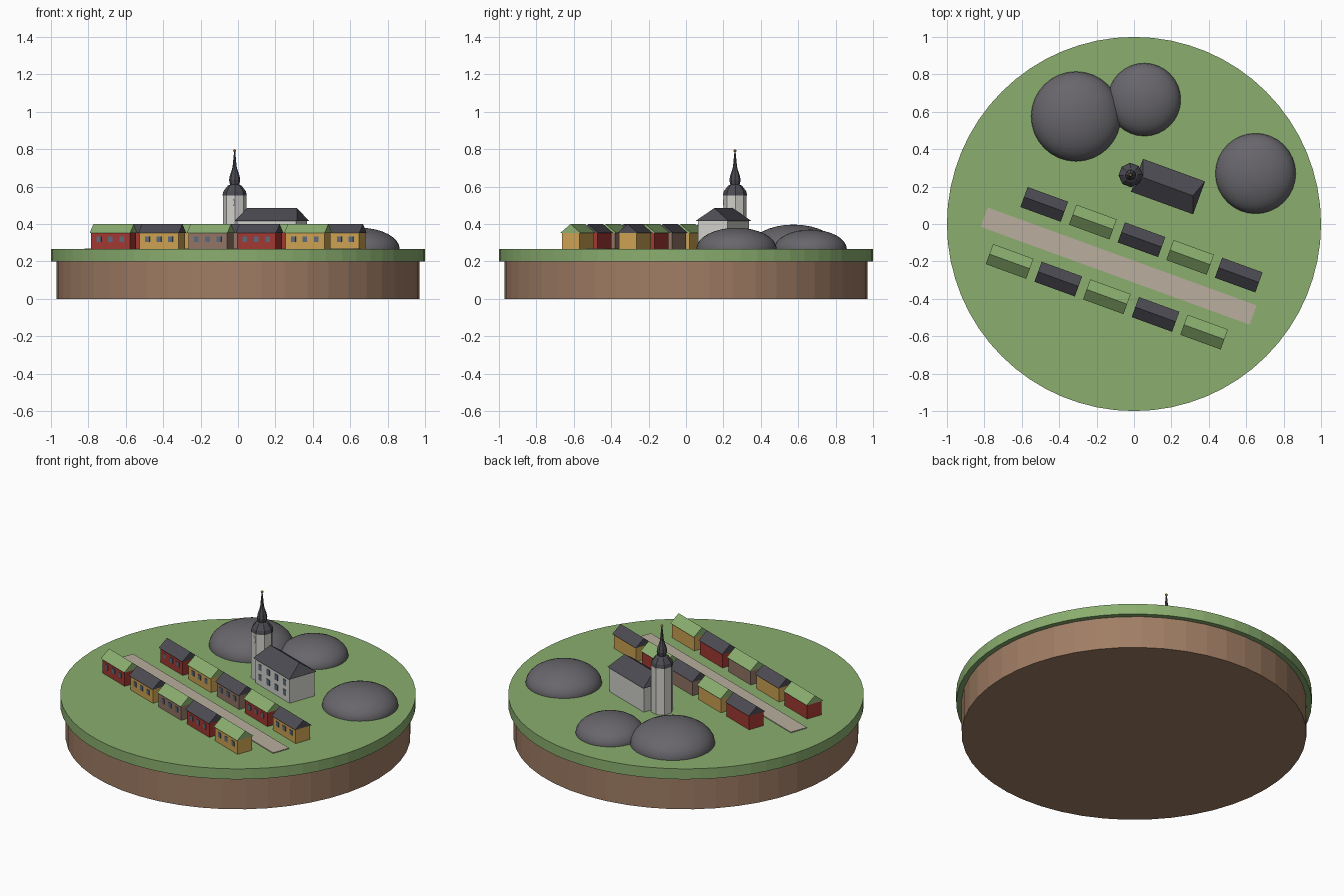
import bpy, bmesh, math
from mathutils import Matrix, Vector

cube = bpy.data.objects.get("Cube")
if cube:
    bpy.data.objects.remove(cube, do_unlink=True)


def material(name, r, g, b):
    lin = [(c / 255 / 12.92 if c < 11 else ((c / 255 + 0.055) / 1.055) ** 2.4) for c in (r, g, b)]
    m = bpy.data.materials.new(name)
    m.use_nodes = True
    m.diffuse_color = (*lin, 1)
    m.node_tree.nodes["Principled BSDF"].inputs["Base Color"].default_value = (*lin, 1)
    return m


GRASS = material("grass green", 138, 174, 111)
EARTH = material("earth brown", 160, 125, 100)
ROCK = material("rock grey", 104, 102, 107)
SLATE = material("slate grey", 76, 75, 82)
RED = material("barn red", 160, 56, 49)
YELLOW = material("ochre yellow", 204, 162, 82)
BROWN = material("dusty brown", 146, 117, 101)
ROAD = material("road beige", 186, 174, 158)
STONE = material("pale stone", 208, 207, 202)
GLASS = material("window glass", 92, 106, 124)

GROUND = 0.265
TURN = Matrix.Rotation(math.radians(-20), 4, "Z")  # street direction


def place(x, y, z=GROUND):
    return Matrix.Translation((x, y, z)) @ TURN


def finish(name, bm, mat, matrix=Matrix()):
    bmesh.ops.recalc_face_normals(bm, faces=bm.faces)
    mesh = bpy.data.meshes.new(name)
    bm.to_mesh(mesh)
    bm.free()
    mesh.materials.append(mat)
    ob = bpy.data.objects.new(name, mesh)
    ob.matrix_world = matrix
    bpy.context.collection.objects.link(ob)
    return ob


def add_box(bm, centre, size):
    m = Matrix.Translation(centre) @ Matrix.Diagonal((*size, 1))
    bmesh.ops.create_cube(bm, size=1, matrix=m)


def box(name, centre, size, mat, matrix):
    bm = bmesh.new()
    add_box(bm, centre, size)
    return finish(name, bm, mat, matrix)


def turned(name, profile, sides, mat, matrix=Matrix(), phase=0.0):
    """Stack polygon rings given as (radius, z)."""
    bm = bmesh.new()
    rings = []
    for r, z in profile:
        angles = [phase + math.tau * i / sides for i in range(sides)]
        rings.append([bm.verts.new((r * math.cos(a), r * math.sin(a), z)) for a in angles])
    for low, high in zip(rings, rings[1:]):
        for i in range(sides):
            j = (i + 1) % sides
            bm.faces.new((low[i], low[j], high[j], high[i]))
    bm.faces.new(rings[0])
    bm.faces.new(rings[-1])
    return finish(name, bm, mat, matrix)


def roof(name, length, width, low, high, inset, mat, matrix):
    """Ridge roof; an inset makes hipped ends."""
    bm = bmesh.new()
    for sx in (-1, 1):
        for sy in (-1, 1):
            bm.verts.new((sx * length / 2, sy * width / 2, low))
        bm.verts.new((sx * (length / 2 - inset), 0, high))
    bmesh.ops.convex_hull(bm, input=bm.verts)
    bmesh.ops.dissolve_limit(bm, angle_limit=0.01, verts=bm.verts, edges=bm.edges)
    return finish(name, bm, mat, matrix)


def windows(name, xs, zs, front, size, matrix):
    bm = bmesh.new()
    for x in xs:
        for z in zs:
            add_box(bm, (x, front, z), (size[0], 0.006, size[1]))
    return finish(name, bm, GLASS, matrix)


# Round base
turned("earth_base", [(0.97, 0), (0.97, 0.2)], 48, EARTH)
turned("grass_top", [(1, 0.2), (1, GROUND)], 64, GRASS)

# Street
box("street", (0, 0, 0.002), (1.53, 0.11, 0.006), ROAD, place(-0.082, -0.225))

# Hills
for i, (x, y, r, h) in enumerate([(-0.31, 0.575, 0.24, 0.132), (0.055, 0.665, 0.195, 0.105),
                                  (0.65, 0.27, 0.215, 0.115)]):
    bm = bmesh.new()
    bmesh.ops.create_uvsphere(bm, u_segments=32, v_segments=16, radius=1)
    bmesh.ops.bisect_plane(bm, geom=bm.verts[:] + bm.edges[:] + bm.faces[:],
                           plane_co=(0, 0, -0.02), plane_no=(0, 0, -1), clear_outer=True)
    for v in bm.verts:
        v.co = Vector((v.co.x * r, v.co.y * r, v.co.z * h))
    for f in bm.faces:
        f.smooth = True
    finish(f"hill_{i + 1}", bm, ROCK, Matrix.Translation((x, y, GROUND)))

# Two rows of houses
walls = [RED, YELLOW, BROWN, RED, YELLOW]
for row, x0, y0, shift in (("back", -0.48, 0.105, 0), ("front", -0.665, -0.2, 1)):
    for i, wall in enumerate(walls):
        m = place(x0 + 0.26 * i, y0 - 0.0945 * i)
        tag = f"{row}_house_{i + 1}"
        box(tag + "_walls", (0, 0, 0.045), (0.22, 0.1, 0.09), wall, m)
        roof(tag + "_roof", 0.23, 0.114, 0.088, 0.135, 0,
             GRASS if (i + shift) % 2 else SLATE, m)
        windows(tag + "_windows", (-0.065, 0, 0.065), (0.053,), -0.05, (0.026, 0.03), m)

# Church nave
nave = place(0.182, 0.2)
box("church_walls", (0, 0, 0.077), (0.335, 0.17, 0.154), STONE, nave)
roof("church_roof", 0.353, 0.187, 0.152, 0.22, 0.035, SLATE, nave)
windows("church_windows", (-0.12, -0.04, 0.04, 0.12), (0.05, 0.112), -0.085, (0.028, 0.036), nave)

# Church tower with bell roof and spire
tower = place(-0.018, 0.262, 0)
EIGHTH = math.pi / 8
turned("tower_walls", [(0.0625, GROUND), (0.0625, 0.56)], 8, STONE, tower, EIGHTH)
turned("tower_spire", [(0.065, 0.553), (0.06, 0.575), (0.037, 0.605), (0.025, 0.61), (0.03, 0.635),
                       (0.026, 0.658), (0.015, 0.69), (0.011, 0.705), (0.003, 0.788)],
       8, SLATE, tower, EIGHTH)
bm = bmesh.new()
bmesh.ops.create_icosphere(bm, subdivisions=2, radius=0.008)
finish("spire_ball", bm, YELLOW, tower @ Matrix.Translation((0, 0, 0.792)))

# Clock face
upright = Matrix.Translation((0, -0.057, 0.515)) @ Matrix.Rotation(math.pi / 2, 4, "X")
turned("clock_face", [(0.022, 0), (0.022, 0.004)], 16, STONE, tower @ upright)
